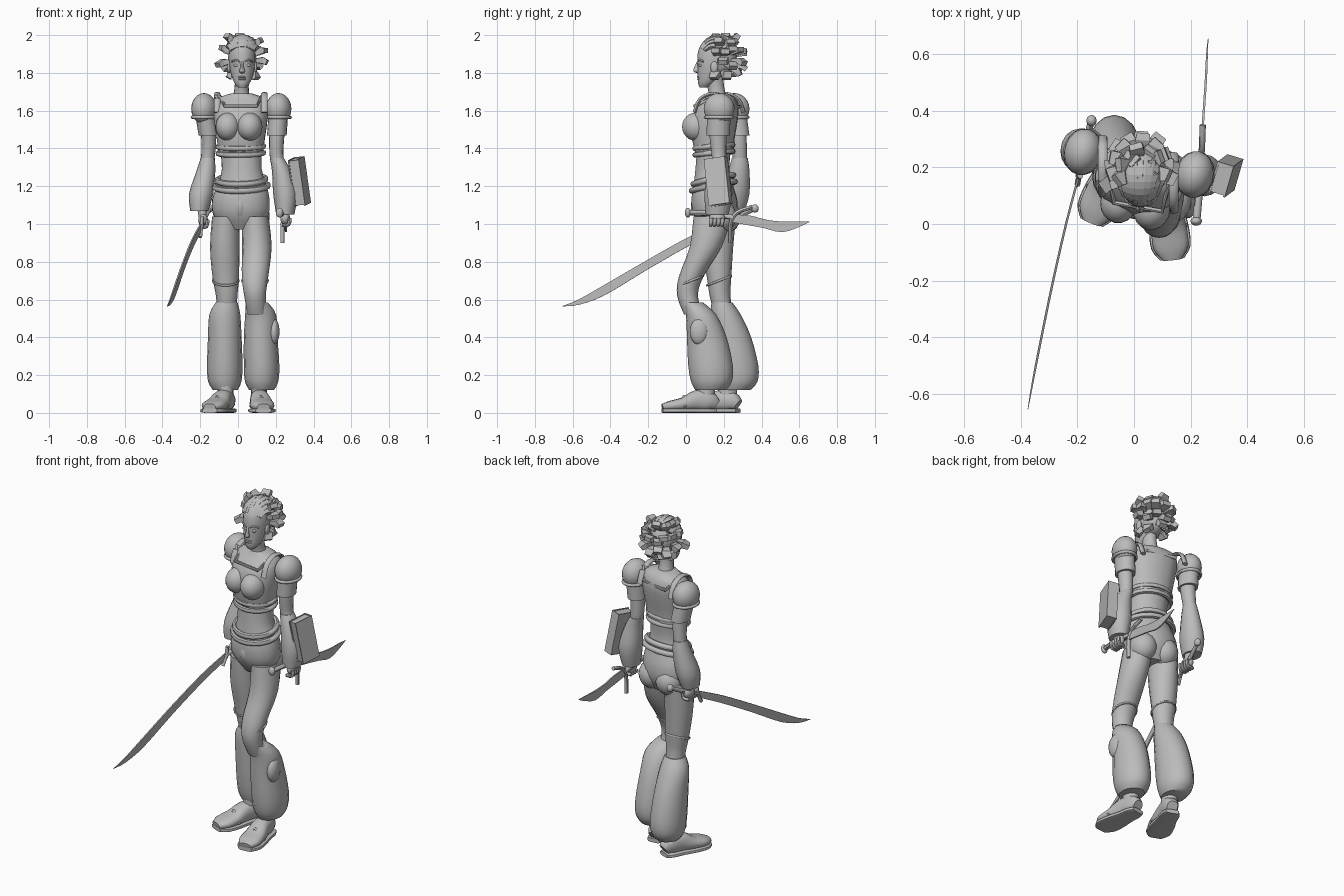
import bpy, bmesh, math, random
from math import sin, cos, pi, radians
from mathutils import Vector, Matrix

default_cube = bpy.data.objects.get("Cube")
if default_cube:
    bpy.data.objects.remove(default_cube, do_unlink=True)
random.seed(4)
UP = Vector((0, 0, 1))
YAW = radians(-12)

grey = bpy.data.materials.new("plain_grey")
grey.use_nodes = True
grey.diffuse_color = (0.5, 0.5, 0.5, 1)
grey.node_tree.nodes["Principled BSDF"].inputs["Base Color"].default_value = grey.diffuse_color


def finish(name, bm, smooth=True):
    bmesh.ops.recalc_face_normals(bm, faces=bm.faces)
    mesh = bpy.data.meshes.new(name)
    bm.to_mesh(mesh)
    bm.free()
    mesh.materials.append(grey)
    obj = bpy.data.objects.new(name, mesh)
    bpy.context.collection.objects.link(obj)
    if smooth:
        bpy.ops.object.select_all(action='DESELECT')
        obj.select_set(True)
        bpy.context.view_layer.objects.active = obj
        bpy.ops.object.shade_smooth_by_angle(angle=radians(45))
    return obj


def resample(rings, steps, closed):
    """Smooth a list of rings (x, y, z, half width, half depth)."""
    count, out = len(rings), []
    pick = (lambda i: rings[i % count]) if closed else (lambda i: rings[max(0, min(count - 1, i))])
    for i in range(count if closed else count - 1):
        quad = [pick(i + k) for k in (-1, 0, 1, 2)]
        for s in range(steps):
            t = s / steps
            out.append([b + t * (c - a + t * (2*a - 5*b + 4*c - d + t * (3*b - 3*c + d - a))) / 2
                        for a, b, c, d in zip(*quad)])
    return out if closed else out + [list(rings[-1])]


def sweep(name, rings, n=16, ref=None, yaw=0, closed=False, steps=3, power=1, smooth=True):
    """Skin rings; without ref they stay level, with ref they follow the path."""
    rings = resample(rings, steps, closed)
    centres = [Vector(r[:3]) for r in rings]
    bm, loops, total = bmesh.new(), [], len(rings)
    for i, ring in enumerate(rings):
        if ref is None:
            side, up = Vector((cos(yaw), sin(yaw), 0)), Vector((-sin(yaw), cos(yaw), 0))
        else:
            after = centres[(i + 1) % total] if closed else centres[min(i + 1, total - 1)]
            before = centres[i - 1] if closed else centres[max(i - 1, 0)]
            along = (after - before).normalized()
            side = along.cross(ref).normalized()
            up = side.cross(along)
        loop = []
        for k in range(n):
            angle = 2 * pi * (k + (0.5 if n == 4 else 0)) / n
            c, s = [math.copysign(abs(f) ** power, f) for f in (cos(angle), sin(angle))]
            grow = math.sqrt(2) if n == 4 else 1
            loop.append(bm.verts.new(centres[i] + grow * (side * ring[3] * c + up * ring[4] * s)))
        loops.append(loop)
    for i in range(total if closed else total - 1):
        a, b = loops[i], loops[(i + 1) % total]
        for k in range(n):
            bm.faces.new((a[k], a[(k + 1) % n], b[(k + 1) % n], b[k]))
    if not closed:
        bm.faces.new(loops[0])
        bm.faces.new(loops[-1])
    return finish(name, bm, smooth)


def tube(name, points, radius, **options):
    options.setdefault("n", 8)
    return sweep(name, [(*p, radius, radius) for p in points], ref=options.pop("ref", UP), **options)


def ball(name, place, size, yaw=0):
    bm = bmesh.new()
    bmesh.ops.create_uvsphere(bm, u_segments=18, v_segments=12, radius=1)
    bm.transform(Matrix.Translation(place) @ Matrix.Rotation(yaw, 4, 'Z') @ Matrix.Diagonal((*size, 1)))
    return finish(name, bm)


def box(name, matrix, size):
    bm = bmesh.new()
    bmesh.ops.create_cube(bm, size=1)
    bm.transform(matrix @ Matrix.Diagonal((*size, 1)))
    return finish(name, bm, False)


def band(name, centre, rx, ry, radius, sag=0, yaw=YAW):
    """A cord around the body that dips at the front."""
    points = []
    for k in range(20):
        a = 2 * pi * k / 20
        flat = Matrix.Rotation(yaw, 3, 'Z') @ Vector((rx * cos(a), ry * sin(a), 0))
        points.append(Vector(centre) + flat + UP * sag * sin(a))
    return tube(name, points, radius, closed=True, steps=1)


# Torso and clothing
sweep("hips_and_waist", [(.015, .16, .97, .1, .07), (.015, .155, 1.05, .15, .115), (.015, .15, 1.13, .155, .12),
      (.02, .145, 1.2, .135, .105), (.02, .14, 1.29, .108, .09), (.015, .15, 1.42, .115, .09)], yaw=YAW)
sweep("top", [(.015, .15, 1.38, .12, .1), (.015, .145, 1.45, .128, .11), (.015, .15, 1.53, .14, .118),
      (.015, .165, 1.61, .145, .11), (.015, .18, 1.665, .125, .075), (.018, .17, 1.69, .06, .05)],
      yaw=YAW, power=.85)
for i, sign in enumerate((-1, 1)):
    word = ("right", "left")[i]
    ball(word + "_bust", (.005 + sign * .058, .065 - sign * .012, 1.515), (.066, .075, .075), YAW)
    ball(word + "_seat", (.025 + sign * .065, .195 - sign * .012, 1.04), (.078, .085, .085), YAW)
    strap = [Vector((.015 + sign * .125, .175 - sign * .03, 1.59)) +
             Vector((0, -.1 * cos(a), .1 * sin(a))) for a in (0, pi/4, pi/2, 3*pi/4, pi)]
    sweep(word + "_strap", [(*p, .017, .01) for p in strap], n=8, ref=Vector((sign, 0, 0)).cross(UP) + UP * .9)
tube("neckline_trim", [(-.07, .075, 1.625), (.1, .045, 1.625), (.125, .155, 1.675),
     (.11, .245, 1.62), (-.06, .285, 1.62), (-.095, .205, 1.675)], .009, closed=True, steps=1)
for i, z in enumerate((1.41, 1.375)):
    band("rib_band_%d" % i, (.015, .148, z), .122, .1, .014, .01)
for i, z in enumerate((1.235, 1.2)):
    band("belt_%d" % i, (.018, .145, z), .128 + .014 * i, .105 + .008 * i, .016, .025)
sweep("trouser_front", [(.01, .06, 1.16, .02, .02), (.01, .06, 1.08, .035, .035), (.012, .11, .99, .03, .03)], n=10)

# Neck, head and face
sweep("neck", [(.018, .175, 1.64, .06, .055), (.018, .165, 1.69, .042, .045),
      (.02, .155, 1.74, .037, .045), (.022, .15, 1.79, .04, .05)])
sweep("head", [(.022, .095, 1.722, .02, .022), (.022, .108, 1.745, .04, .044), (.022, .13, 1.785, .057, .068),
      (.022, .145, 1.83, .067, .084), (.022, .152, 1.88, .071, .092), (.022, .155, 1.93, .066, .086),
      (.022, .157, 1.965, .048, .06), (.022, .157, 1.982, .018, .025)], n=20)
sweep("nose", [(.022, .066, 1.862, .006, .006), (.022, .055, 1.83, .009, .012),
      (.022, .054, 1.808, .015, .014), (.022, .066, 1.798, .009, .006)], n=8)
for i, z in enumerate((1.778, 1.767)):
    ball("lip_%d" % i, (.022, .068, z), (.022, .009, .006))
for sign, word in ((-1, "right"), (1, "left")):
    def face(x, y, z):
        return Vector((.022 + sign * x, y, z))
    ball(word + "_eye", face(.03, .076, 1.84), (.016, .009, .008))
    tube(word + "_brow", [face(.01, .066, 1.857), face(.032, .072, 1.868), face(.054, .092, 1.86)], .006)
    ball(word + "_ear", face(.07, .15, 1.83), (.01, .02, .03))

# Hair: swept locks over the crown and chunky tips at the sides and back
SKULL, SPAN = Vector((.022, .165, 1.875)), Vector((.08, .1, .11))


def on_skull(direction, reach):
    return SKULL + Vector([d * s * reach for d, s in zip(direction, SPAN)])


ball("hair_cap", SKULL + Vector((0, .012, .005)), (.076, .092, .102))
for i in range(-4, 5):
    rings = []
    for k in range(5):
        t = k / 4
        a, lat = radians(i * 17) * (.6 + .4 * t), radians(32 + 100 * t)
        spot = on_skull((sin(a), -cos(a) * cos(lat), cos(a) * sin(lat)), 1.02 + .1 * t)
        rings.append((*spot, .009 + .012 * t, .007 + .006 * t))
    sweep("swept_lock_%d" % (i + 5), rings, n=4, ref=Vector((sin(radians(i * 17)), -.2, 1)), steps=2, smooth=False)
for row, (elev, reach, count) in enumerate(((-38, 1.4, 5), (-12, 1.6, 8), (14, 1.65, 9), (40, 1.5, 7), (62, 1.2, 5))):
    for k in range(count):
        a = radians(-8 + 196 * (k + .5 * (row % 2)) / (count - .5)) + random.uniform(-.1, .1)
        e = radians(elev + random.uniform(-8, 8))
        tip = reach * random.uniform(.92, 1.08)
        aim = Vector((cos(a) * cos(e), sin(a) * cos(e), sin(e)))
        bend = aim + Vector((0, .08, .06))
        sweep("tip_lock_%d_%d" % (row, k), [(*on_skull(aim, .8), .014, .01), (*on_skull(bend, tip * .8), .026, .017),
              (*on_skull(aim, tip), .023, .013)], n=4, ref=UP, steps=1, smooth=False)

# Legs: shared radii, one set of centres for each side
THIGH = ((1.04, .072, .1), (.88, .078, .085), (.72, .07, .065), (.62, .057, .055), (.52, .05, .05))
LOWER = ((.585, .058, .055), (.52, .082, .08), (.4, .089, .105), (.25, .094, .118), (.165, .088, .108), (.12, .065, .08))
LEGS = {
    "left": (((.09, .14), (.1, .105), (.09, .027), (.09, .008), (.1, .04)),
             ((.1, .035), (.12, .08), (.12, .11), (.125, .13), (.125, .135), (.125, .13)),
             (.105, .16), (.135, -.125)),
    "right": (((-.065, .165), (-.07, .165), (-.065, .175), (-.06, .18), (-.06, .2)),
              ((-.06, .19), (-.07, .21), (-.07, .24), (-.07, .265), (-.07, .27), (-.067, .26)),
              (-.045, .275), (-.15, .005)),
}
for word, (thigh, lower, heel, toe) in LEGS.items():
    for part, spots, radii in (("thigh", thigh, THIGH), ("flared_leg", lower, LOWER)):
        sweep(word + "_" + part, [(*spot, *r) for spot, r in zip(spots, radii)])
    knee = thigh[2]
    band(word + "_knee_hem", (*knee, .7), .068, .064, .006, .025, 0)
    # Shoe built from heel to toe on a thin sole
    heel, toe = Vector((*heel, 0)), Vector((*toe, 0))
    upper, sole = [], []
    for t, wide, high in ((0, .03, .03), (.12, .045, .05), (.35, .05, .055), (.6, .062, .036), (.85, .062, .026), (1, .034, .018)):
        spot = heel.lerp(toe, t)
        upper.append((spot.x, spot.y, high + .012, wide, high))
        sole.append((spot.x, spot.y, .012, wide + .008, .012))
    sweep(word + "_shoe", upper, ref=UP, power=.8)
    sweep(word + "_sole", sole, ref=UP, power=.5)
    ankle = heel.lerp(toe, .2)
    sweep(word + "_ankle", [(ankle.x, ankle.y, z, .042, .05) for z in (.05, .18)], steps=1)
    instep = heel.lerp(toe, .6)
    across = (toe - heel).cross(UP).normalized() * .06
    tube(word + "_shoe_strap", [instep - across + UP * .03, instep + UP * .087, instep + across + UP * .03], .008,
         ref=(toe - heel).normalized())
ball("left_leg_pocket", (.19, .07, .43), (.03, .05, .07))

# Arms: centres and radii from shoulder to wrist
ARMS = {
    "left": ((.215, .175, 1.61), (.205, .17, 1.46), (.205, .175, 1.35), (.23, .17, 1.28), (.25, .172, 1.16), (.25, .165, 1.05), (.25, .165, 1.03)),
    "right": ((-.18, .255, 1.61), (-.155, .275, 1.46), (-.16, .285, 1.35), (-.17, .28, 1.28), (-.195, .262, 1.16), (-.205, .25, 1.07), (-.185, .235, 1.02)),
}
for word, (shoulder, upper, elbow, cuff, flare, mouth, hand) in ARMS.items():
    ball(word + "_puff_shoulder", shoulder, (.067, .083, .083), YAW)
    band(word + "_puff_seam", (shoulder[0], shoulder[1], 1.565), .061, .074, .009)
    sweep(word + "_short_sleeve", [(*Vector(shoulder).lerp(Vector(upper), t), .052, .062) for t in (.3, .95)], steps=1)
    sweep(word + "_arm", [(*shoulder, .045, .05), (*upper, .04, .045), (*elbow, .036, .038),
          (*cuff, .036, .038), (*flare, .03, .032), (*hand, .02, .026)])
    sweep(word + "_flared_sleeve", [(*elbow, .037, .042), (*cuff, .05, .056), (*flare, .064, .074),
          (*mouth, .048, .06)])
    ball(word + "_fist", hand, (.026, .042, .036))
    for k in range(4):
        base = Vector(hand) + Vector((0, .03 - .02 * k, -.008))
        tube("%s_finger_%d" % (word, k), [base + Vector((.024, 0, .01)), base + Vector((.018, -.004, -.025)),
             base + Vector((-.018, -.004, -.028))], .01, ref=Vector((0, 1, 0)))

# Book strapped to the left forearm
cover = Matrix.Translation((.325, .17, 1.225)) @ Matrix.Rotation(radians(-17), 4, 'Z') @ \
    Matrix.Rotation(radians(-6), 4, 'Y') @ Matrix.Rotation(radians(8), 4, 'X')
box("book_pages", cover, (.05, .105, .24))
for sign in (-1, 1):
    box("book_cover_%s" % ("inner" if sign < 0 else "outer"), cover @ Matrix.Translation((sign * .027, 0, 0)), (.006, .115, .25))
box("book_spine", cover @ Matrix.Translation((0, .055, 0)), (.058, .006, .25))

# Long curved sword in the right hand
tube("long_sword_grip", [(-.152, .36, 1.08), (-.185, .225, 1.01), (-.195, .165, .985)], .012)
ball("long_sword_pommel", (-.15, .365, 1.082), (.018, .02, .022))
tube("long_sword_guard", [(-.19, .17, 1.04), (-.195, .165, .985), (-.2, .14, .93)], .01, ref=Vector((1, 0, 0)))
sweep("long_sword_blade", [(-.195, .17, .985, .004, .018), (-.24, 0, .9, .004, .021), (-.29, -.22, .775, .004, .022),
      (-.335, -.44, .645, .004, .024), (-.36, -.57, .585, .003, .013), (-.375, -.655, .565, .001, .001)],
      n=4, ref=UP, smooth=False)

# Short broad sword held reversed in the left hand
tube("short_sword_grip", [(.22, .005, 1.06), (.23, .12, 1.055), (.238, .25, 1.035)], .014)
ball("short_sword_pommel", (.22, .01, 1.06), (.02, .016, .026))
tube("short_sword_guard", [(.243, .35, 1.09), (.24, .27, 1.06), (.237, .235, 1.0), (.235, .235, .9)], .011,
     ref=Vector((1, 0, 0)))
sweep("short_sword_blade", [(.238, .24, 1.03, .004, .02), (.242, .33, 1.02, .004, .026), (.248, .42, 1.0, .004, .023),
      (.254, .51, .985, .004, .028), (.258, .6, 1.0, .003, .014), (.262, .655, 1.012, .001, .001)],
      n=4, ref=UP, smooth=False)
